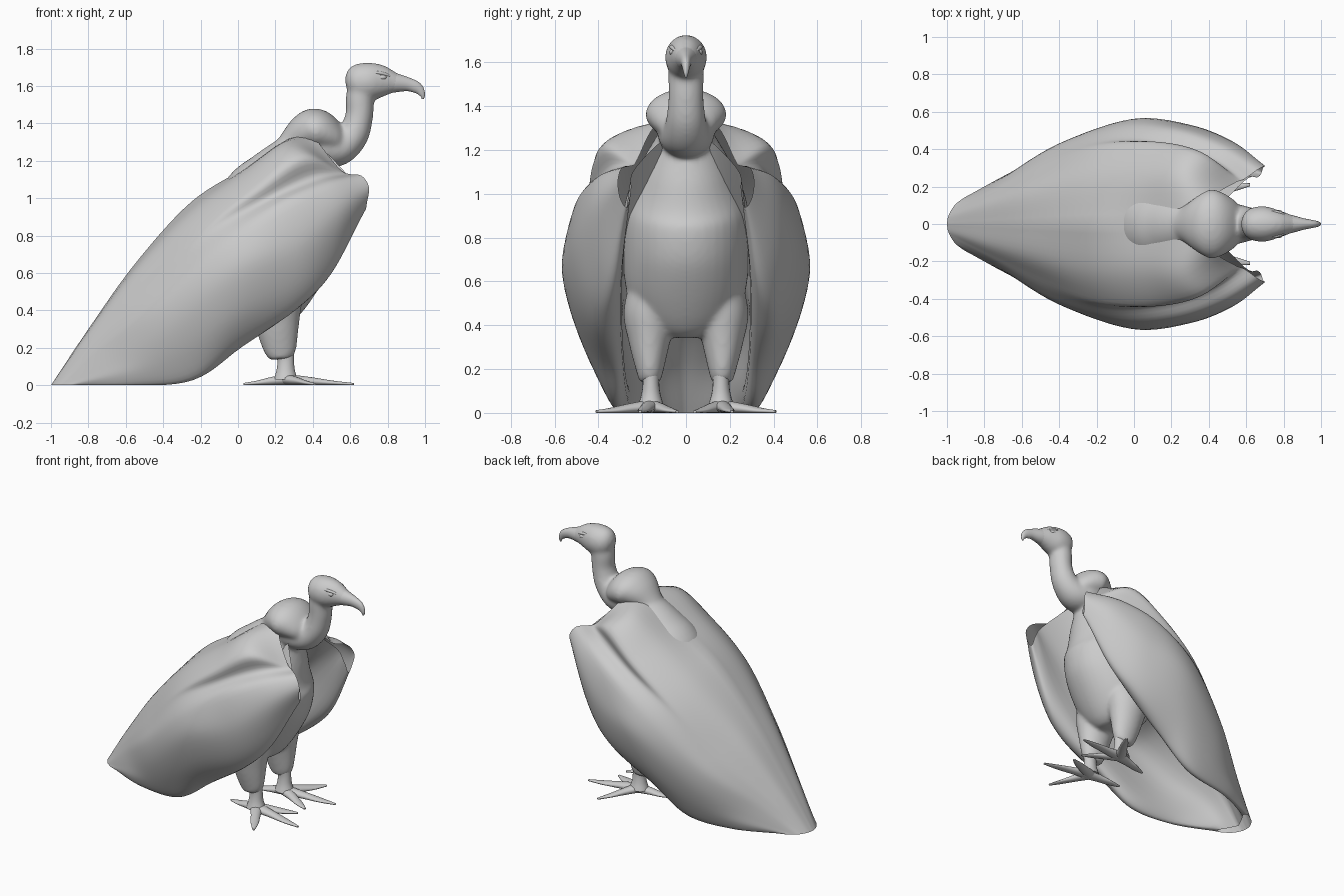
import bpy
import bmesh
from math import cos, sin, pi, radians
from mathutils import Vector

if "Cube" in bpy.data.objects:
    bpy.data.objects.remove(bpy.data.objects["Cube"], do_unlink=True)

grey = bpy.data.materials.new("plain grey")
grey.use_nodes = True
colour = (0.6, 0.6, 0.6, 1)
grey.diffuse_color = colour
grey.node_tree.nodes["Principled BSDF"].inputs["Base Color"].default_value = colour


def smooth_path(points, steps):
    """Pass a smooth curve through points with any number of columns."""
    pts = [Vector(p) for p in points]
    pts = [pts[0] * 2 - pts[1]] + pts + [pts[-1] * 2 - pts[-2]]
    path = []
    for a, b, c, d in zip(pts, pts[1:], pts[2:], pts[3:]):
        for k in range(steps):
            t = k / steps
            path.append(b + (c - a) * (t / 2) + (a * 2 - b * 5 + c * 4 - d) * (t * t / 2)
                        + (b * 3 - a - c * 3 + d) * (t ** 3 / 2))
    return path + [pts[-2]]


def finish(name, bm, mirrored=False):
    # Keep everything resting on the ground
    for v in bm.verts:
        v.co.z = max(v.co.z, 0)
    mesh = bpy.data.meshes.new(name)
    bm.to_mesh(mesh)
    bm.free()
    obj = bpy.data.objects.new(name, mesh)
    bpy.context.collection.objects.link(obj)
    mesh.materials.append(grey)
    bpy.ops.object.select_all(action="DESELECT")
    obj.select_set(True)
    bpy.context.view_layer.objects.active = obj
    bpy.ops.object.shade_smooth_by_angle(angle=radians(50))
    if mirrored:
        mirror = obj.modifiers.new("Mirror", "MIRROR")
        mirror.use_axis = (False, True, False)
    return obj


def add_tube(bm, rings, sides=28, steps=6, flip=1):
    """Loft ellipses along a path; each ring is x, y, z, half width, half depth."""
    path = smooth_path(rings, steps)
    centres = [Vector((p[0], p[1] * flip, p[2])) for p in path]
    loops = []
    for i, p in enumerate(path):
        along = (centres[min(i + 1, len(path) - 1)] - centres[max(i - 1, 0)]).normalized()
        side = (Vector((0, 1, 0)) - along * along.y).normalized()
        up = along.cross(side)
        loops.append([bm.verts.new(centres[i] + side * (p[3] * cos(2 * pi * k / sides))
                                   + up * (p[4] * sin(2 * pi * k / sides)))
                      for k in range(sides)])
    for lower, upper in zip(loops, loops[1:]):
        for k in range(sides):
            n = (k + 1) % sides
            bm.faces.new((lower[k], lower[n], upper[n], upper[k]))
    bm.faces.new(loops[0])
    bm.faces.new(loops[-1])
    bmesh.ops.recalc_face_normals(bm, faces=bm.faces)


def tube(name, rings, mirrored=False):
    bm = bmesh.new()
    add_tube(bm, rings, sides=18)
    finish(name, bm, mirrored)


# Folded wings and back: guide curves from tail to front, skinned as one shell
spine = [(-1, 0, 0), (-.8, 0, .3), (-.55, 0, .65), (-.25, 0, .98), (.05, 0, 1.17), (.25, 0, 1.31), (.38, 0, 1.37)]
back = [(-.995, .035, 0), (-.8, .1, .28), (-.55, .17, .61), (-.25, .24, .92), (.05, .25, 1.15), (.25, .25, 1.29), (.42, .14, 1.31)]
ridge = [(-.985, .06, 0), (-.77, .165, .25), (-.5, .29, .54), (-.2, .4, .84), (.1, .43, 1.06), (.35, .38, 1.22), (.54, .22, 1.16)]
groove = [(-.97, .085, 0), (-.75, .2, .22), (-.45, .37, .49), (-.15, .45, .8), (.15, .43, .99), (.4, .35, 1.11), (.59, .24, 1.13)]
wing_top = [(-.955, .105, 0), (-.72, .235, .18), (-.42, .42, .41), (-.08, .53, .72), (.22, .51, .94), (.47, .42, 1.06), (.66, .29, 1.12)]
wing_side = [(-.93, .125, 0), (-.67, .27, .12), (-.37, .43, .29), (0, .56, .6), (.3, .53, .75), (.53, .44, .93), (.7, .31, 1.06)]
wing_low = [(-.9, .145, 0), (-.62, .29, .06), (-.32, .39, .14), (0, .49, .37), (.3, .48, .53), (.5, .42, .72), (.69, .3, .98)]
lower_edge = [(-.87, .15, 0), (-.59, .27, 0), (-.25, .33, .03), (0, .37, .21), (.3, .39, .4), (.5, .35, .6), (.68, .27, .94)]
# Inner faces of the wings and the hollow under the tail
inner_fold = [(-.86, .13, 0), (-.58, .24, .02), (-.25, .27, .08), (.02, .29, .25), (.3, .3, .46), (.5, .29, .69), (.66, .25, 1.02)]
inner_wall = [(-.89, .08, 0), (-.72, .15, .17), (-.48, .24, .3), (-.24, .27, .45), (.05, .26, .58), (.3, .26, .85), (.59, .23, 1.12)]
inner_roof = [(-.93, 0, 0), (-.77, 0, .23), (-.57, 0, .43), (-.3, 0, .57), (0, 0, .62), (.2, 0, .9), (.37, 0, 1.35)]
guides = [smooth_path(g, 7) for g in
          (spine, back, ridge, groove, wing_top, wing_side, wing_low, lower_edge,
           inner_fold, inner_wall, inner_roof)]
columns = [smooth_path(c, 5) for c in zip(*guides)]
bm = bmesh.new()
grid = [[bm.verts.new(p) for p in column] for column in columns]
for a, b in zip(grid, grid[1:]):
    for i in range(len(a) - 1):
        bm.faces.new((a[i], b[i], b[i + 1], a[i + 1]))
finish("folded_wings", bm, mirrored=True)

# Body, thighs, feather collar, neck and skull melted into one skin
bm = bmesh.new()
trunk = [(.14, 0, .36, .08, .1), (.15, 0, .41, .2, .19), (.165, 0, .55, .27, .27),
         (.19, 0, .75, .29, .34), (.22, 0, .95, .28, .33), (.29, 0, 1.12, .21, .24),
         (.36, 0, 1.28, .12, .13)]
collar = [(.18, 0, 1.2, .05, .04), (.28, 0, 1.285, .1, .075), (.36, 0, 1.345, .16, .107),
          (.42, 0, 1.36, .185, .118), (.5, 0, 1.32, .15, .09), (.55, 0, 1.27, .1, .05)]
neck = [(.36, 0, 1.3, .12, .11), (.45, 0, 1.275, .13, .11), (.54, 0, 1.275, .11, .1),
        (.615, 0, 1.34, .09, .084), (.648, 0, 1.44, .08, .074),
        (.652, 0, 1.53, .081, .076), (.662, 0, 1.6, .08, .075)]
skull = [(.576, 0, 1.605, .01, .01), (.59, 0, 1.608, .055, .06), (.63, 0, 1.615, .087, .097),
         (.7, 0, 1.623, .095, .102), (.77, 0, 1.625, .075, .087), (.84, 0, 1.617, .05, .054),
         (.88, 0, 1.61, .036, .04)]
for part in (trunk, collar, neck, skull):
    add_tube(bm, part, sides=40)
thigh = [(.21, .14, .62, .1, .14), (.2, .163, .46, .122, .145), (.21, .167, .32, .094, .118),
         (.225, .165, .19, .062, .088), (.23, .165, .14, .047, .062)]
for flip in (1, -1):
    add_tube(bm, thigh, flip=flip)
body = finish("body_neck_and_head", bm)
remesh = body.modifiers.new("Melt", "REMESH")
remesh.mode = "VOXEL"
remesh.voxel_size = 0.012
remesh.use_smooth_shade = True
relax = body.modifiers.new("Relax", "SMOOTH")
relax.iterations = 10

# Hooked beak, eyes and brows
tube("beak", [(.8, 0, 1.62, .056, .065), (.84, 0, 1.617, .049, .053), (.91, 0, 1.608, .03, .037),
              (.96, 0, 1.588, .02, .03), (.985, 0, 1.555, .012, .016), (.988, 0, 1.53, .004, .005)])
bm = bmesh.new()
bmesh.ops.create_uvsphere(bm, u_segments=24, v_segments=16, radius=1)
bmesh.ops.scale(bm, vec=(.024, .016, .015), verts=bm.verts)
bmesh.ops.translate(bm, vec=(.77, .06, 1.646), verts=bm.verts)
finish("eyes", bm, mirrored=True)
tube("brows", [(.71, .068, 1.67, .004, .004), (.75, .064, 1.67, .012, .009),
               (.79, .052, 1.661, .012, .009), (.83, .04, 1.645, .004, .004)], mirrored=True)

# Shanks, with toes spreading from each ankle
tube("shanks", [(.25, .16, .18, .04, .05), (.255, .16, .13, .038, .045),
                (.255, .16, .08, .045, .05), (.255, .16, .03, .06, .065)], mirrored=True)
toe_tips = {"middle_toes": (.62, .21), "outer_toes": (.41, .41),
            "inner_toes": (.5, .04), "back_toes": (.03, .12)}
for name, (x, y) in toe_tips.items():
    start, tip = Vector((.26, .16, .03)), Vector((x, y, .006))
    rings = []
    for t, height, width in ((0, .03, .045), (.35, .022, .032), (.7, .012, .026), (1, .006, .008)):
        p = start.lerp(tip, t)
        rings.append((p.x, p.y, height, width, height))
    tube(name, rings, mirrored=True)
